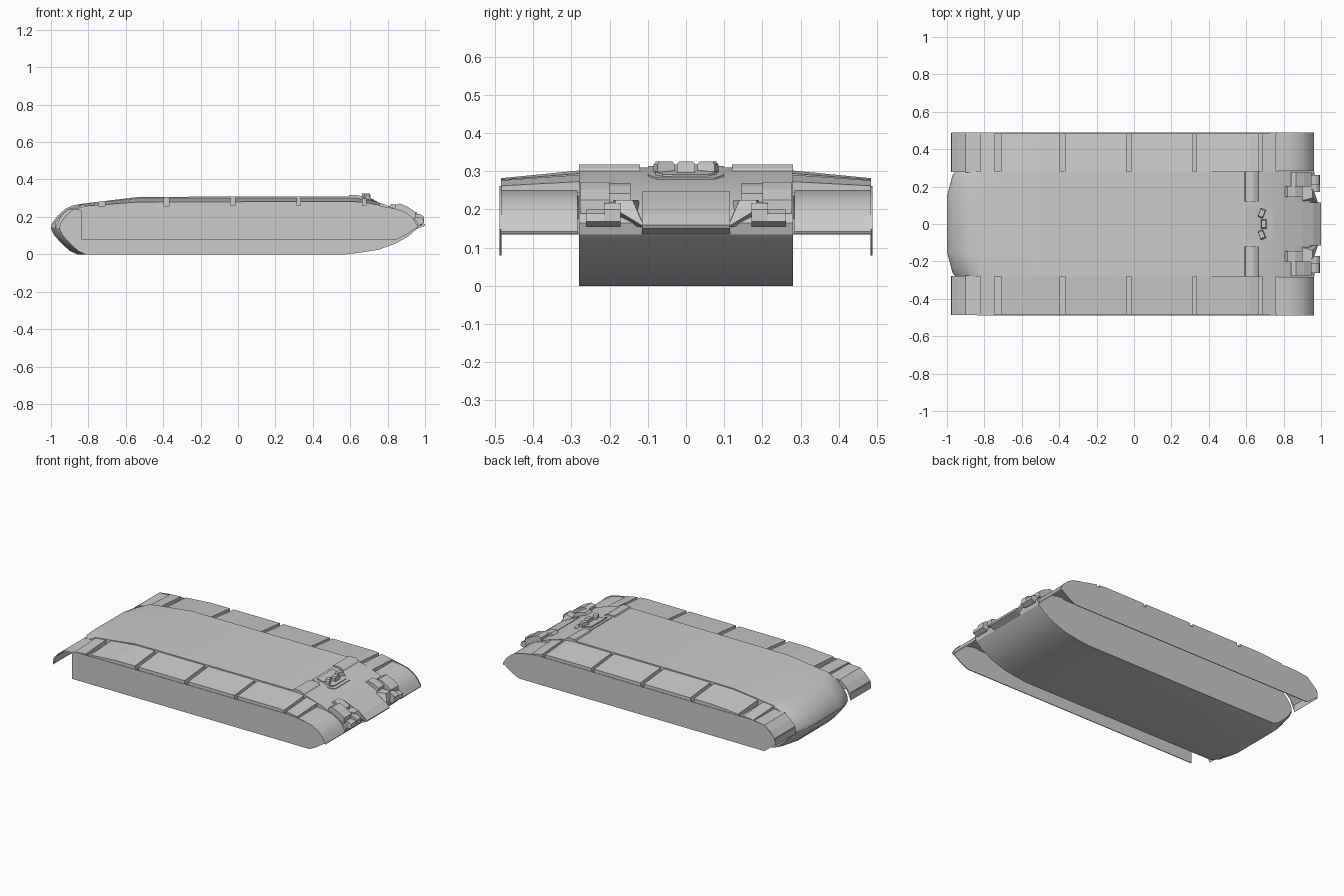
import bpy, bmesh, math
from mathutils import Matrix

if "Cube" in bpy.data.objects:
    bpy.data.objects.remove(bpy.data.objects["Cube"])


def loft(name, sections, smooth=False):
    """Bridge equal-length closed point rings and cap both ends."""
    bm = bmesh.new()
    rings = [[bm.verts.new(p) for p in s] for s in sections]
    n = len(rings[0])
    for a, b in zip(rings, rings[1:]):
        for i in range(n):
            j = (i + 1) % n
            bm.faces.new((a[i], a[j], b[j], b[i]))
    bm.faces.new(rings[0])
    bm.faces.new(rings[-1][::-1])
    bmesh.ops.recalc_face_normals(bm, faces=bm.faces)
    me = bpy.data.meshes.new(name)
    bm.to_mesh(me)
    bm.free()
    ob = bpy.data.objects.new(name, me)
    bpy.context.collection.objects.link(ob)
    if smooth:
        bpy.ops.object.select_all(action='DESELECT')
        ob.select_set(True)
        bpy.context.view_layer.objects.active = ob
        bpy.ops.object.shade_smooth_by_angle(angle=math.radians(25))
    return ob


def side_prism(name, profile, y0, y1, smooth=False):
    """Side profile (x, z) extruded across y."""
    return loft(name, [[(x, y, z) for x, z in profile] for y in (y0, y1)], smooth)


def plan_prism(name, outline, z_top, thick):
    """Plan outline (x, y) draped over the height function z_top(x)."""
    return loft(name, [[(x, y, z_top(x) + d) for x, y in outline] for d in (-thick, 0)])


def box(name, x, y, z):
    return side_prism(name, [(x[0], z[0]), (x[1], z[0]), (x[1], z[1]), (x[0], z[1])], *y)


def interp(table, x):
    for (x0, z0), (x1, z1) in zip(table, table[1:]):
        if x <= x1:
            return z0 + (z1 - z0) * (x - x0) / (x1 - x0)
    return table[-1][1]


def sheet(line, t):
    """Thicken an open side line downward into a closed profile."""
    return line + [(x - t * 0.5, z - t) for x, z in reversed(line)]


# Main hull: rounded rear, flat roof, curved sloping nose
deck = [(-.965, .205), (-.92, .245), (-.88, .262), (-.82, .272), (-.53, .307),
        (.62, .31), (.69, .296), (.78, .268), (.87, .232), (.93, .2), (.965, .165)]
belly = [(.955, .135), (.91, .095), (.84, .056), (.75, .024), (.66, .01), (.58, 0),
         (-.86, 0), (-.9, .018), (-.95, .065), (-.985, .105), (-1, .14), (-.995, .165)]
hull_profile = deck + belly


def hull_section(y, inset):
    return [(x + (inset if x < -.85 else 0), y, z) for x, z in hull_profile]


loft("hull", [hull_section(-.28, .045), hull_section(-.262, .03), hull_section(-.15, 0),
              hull_section(.15, 0), hull_section(.262, .03), hull_section(.28, .045)], True)

# Central nose tongue ending in a sharp beak
side_prism("nose_plate", [(.84, .247), (.9, .221), (.96, .19), (1, .16), (.995, .15), (.94, .13), (.84, .15)],
           -.115, .115)


def glacis(x):
    return interp(deck, x)


# Driver hatch surround and lid
plan_prism("hatch_surround", [(.6, -.10), (.72, -.10), (.745, -.075), (.745, .075), (.72, .10), (.6, .10)],
           lambda x: glacis(x) + .004, .012)
plan_prism("hatch_lid", [(.62, -.08), (.71, -.08), (.728, -.06), (.728, .06), (.71, .08), (.62, .08)],
           lambda x: glacis(x) + .008, .012)

# Three vision blocks fanned around the hatch
for i, a in enumerate((-22, 0, 22)):
    r = math.radians(a)
    ob = loft("vision_block_%d" % (i + 1),
              [[(-.016, -.024, z0), (.016, -.024, z0), (.016, .024, z0), (-.016, .024, z0)] if k == 0 else
               [(-.014, -s, z0), (.012, -s, z0), (.012, s, z0), (-.014, s, z0)]
               for k, z0, s in ((0, .285, 0), (1, .318, .024), (2, .326, .018))])
    ob.data.transform(Matrix.Translation((.695 - abs(math.sin(r)) * .03, .057 * (i - 1), 0)) @ Matrix.Rotation(-r, 4, 'Z'))

plates = [(-.82, -.745), (-.71, -.395), (-.37, -.04), (-.015, .315), (.335, .665), (.685, .76)]
inner_top = [(-.9, .262), (-.82, .268), (-.53, .3), (.62, .302), (.69, .29), (.78, .268)]
outer_top = [(-.9, .252), (-.82, .258), (-.53, .28), (.62, .282), (.69, .276), (.78, .258)]

for s, side in ((1, "left"), (-1, "right")):
    # Raised strip where the roof meets the sloped front
    side_prism("roof_edge_" + side, [(.585, .3), (.595, .318), (.64, .318), (.66, .308), (.68, .285)], s * .12, s * .28)

    # Lamp mount on the upper nose corner
    side_prism("lamp_mount_" + side, [(.84, .225), (.84, .262), (.865, .272), (.91, .252), (.95, .225), (.95, .19)],
               s * .2, s * .277)
    side_prism("lamp_step_" + side, [(.8, .25), (.82, .27), (.86, .262), (.9, .242), (.9, .21)], s * .145, s * .2)

    # Slanted rib and towing hook on the lower nose
    loft("nose_rib_" + side, [[(.9, s * .125, .225), (.9, s * .19, .225), (.9, s * .19, .16), (.9, s * .105, .15)],
                              [(.955, s * .14, .225), (.955, s * .185, .225), (.96, s * .185, .2), (.985, s * .11, .155)]])
    side_prism("tow_hook_" + side, [(.9, .155), (.97, .155), (.995, .168), (.995, .2), (.975, .215), (.9, .22)],
               s * .172, s * .215)
    side_prism("tow_block_" + side, [(.9, .155), (.97, .155), (.995, .168), (.99, .19), (.97, .2), (.9, .2)],
               s * .215, s * .262)

    # Fender shelf with separate sloped stowage panels
    box("fender_shelf_" + side, (-.9, .77), (s * .275, s * .484), (.236, .246))
    for i, (x0, x1) in enumerate(plates):
        cuts = [x0] + [c for c in (-.53, .62) if x0 < c < x1] + [x1]
        loft("fender_panel_%s_%d" % (side, i + 1),
             [[(x, s * .28, .24), (x, s * .485, .24),
               (x, s * .485, interp(outer_top, x)), (x, s * .28, interp(inner_top, x))] for x in cuts])

    # Curved mudguards front and rear
    front = [(.75, .25), (.82, .245), (.87, .232), (.91, .21), (.94, .182), (.963, .142)]
    side_prism("front_mudguard_" + side, sheet(front, .006), s * .284, s * .486, True)
    rear = [(-.975, .14), (-.972, .18), (-.94, .215), (-.9, .247), (-.82, .25)]
    side_prism("rear_mudguard_" + side, sheet(rear, .006), s * .278, s * .486)

    # Thin side skirt; the one on the right stops short at the rear
    front_end = [(.85, .08), (.9, .105), (.963, .148), (.94, .186), (.91, .214), (.87, .236), (.82, .248),
                 (.76, .258), (.69, .262), (-.82, .258)]
    tail = [(-.84, .25), (-.84, .08)] if s < 0 else [(-.9, .247), (-.972, .182), (-.976, .14), (-.9, .08)]
    side_prism("side_skirt_" + side, front_end + tail, s * .483, s * .488)
